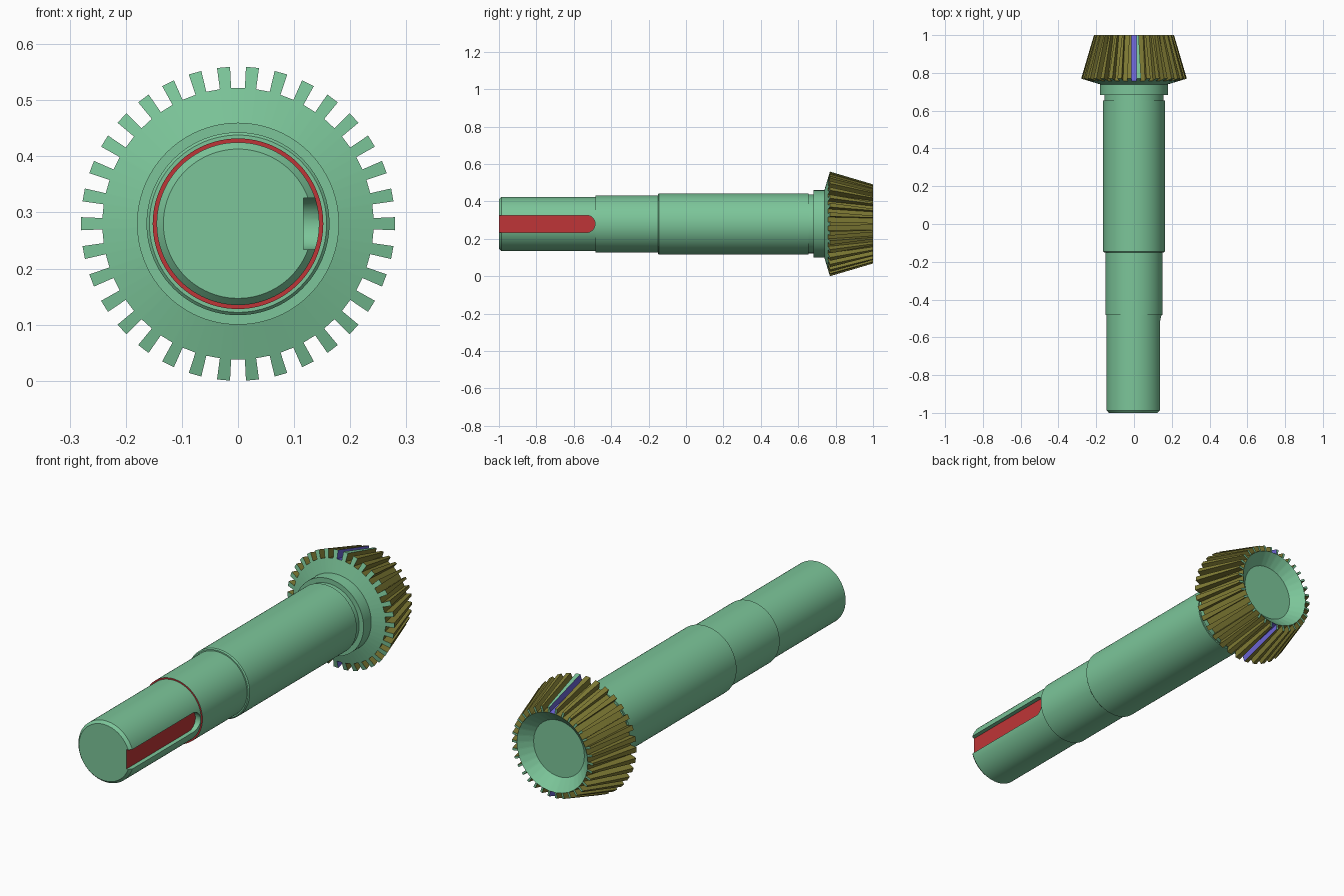
import bpy, bmesh, math

cube = bpy.data.objects.get("Cube")
if cube:
    bpy.data.objects.remove(cube, do_unlink=True)

AXIS_Z = 0.28


def material(name, rgb):
    m = bpy.data.materials.new(name)
    m.use_nodes = True
    m.diffuse_color = (*rgb, 1)
    m.node_tree.nodes["Principled BSDF"].inputs["Base Color"].default_value = (*rgb, 1)
    return m


MATS = [material("soft green", (0.20, 0.56, 0.32)),
        material("olive", (0.21, 0.195, 0.034)),
        material("red", (0.52, 0.036, 0.038)),
        material("violet", (0.15, 0.13, 0.66))]
GREEN, OLIVE, RED, VIOLET = range(4)


def loft(name, rings, paint):
    """Join rings of (radius, angle, y) points, cap both ends, colour by (band, face)."""
    bm = bmesh.new()
    loops = [[bm.verts.new((r * math.cos(a), y, AXIS_Z + r * math.sin(a))) for r, a, y in ring]
             for ring in rings]
    n = len(loops[0])
    for b in range(len(loops) - 1):
        lo, hi = loops[b], loops[b + 1]
        for j in range(n):
            k = (j + 1) % n
            f = bm.faces.new((lo[j], lo[k], hi[k], hi[j]))
            f.material_index = paint(b, j)
    bm.faces.new(loops[0])
    bm.faces.new(loops[-1])
    bmesh.ops.remove_doubles(bm, verts=bm.verts, dist=1e-5)
    bmesh.ops.recalc_face_normals(bm, faces=bm.faces)
    return finish(name, bm)


def finish(name, bm):
    me = bpy.data.meshes.new(name)
    bm.to_mesh(me)
    bm.free()
    for m in MATS:
        me.materials.append(m)
    ob = bpy.data.objects.new(name, me)
    bpy.context.collection.objects.link(ob)
    return ob


def select(ob):
    bpy.ops.object.select_all(action='DESELECT')
    ob.select_set(True)
    bpy.context.view_layer.objects.active = ob


# Stepped shaft: (radius, y) profile turned around the y axis
PROFILE = [(0.133, -1.0), (0.145, -0.987), (0.145, -0.483), (0.152, -0.483),
           (0.152, -0.150), (0.158, -0.150), (0.163, -0.145), (0.163, 0.655),
           (0.157, 0.655), (0.157, 0.682), (0.180, 0.682), (0.180, 0.745)]
SIDES = 96
shaft = loft("stepped_shaft",
             [[(r, math.tau * i / SIDES, y) for i in range(SIDES)] for r, y in PROFILE],
             lambda b, j: RED if b == 2 else GREEN)

# Keyway: open at the shaft end, rounded at the inner end
HALF, FLOOR, END = 0.046, 0.117, -0.486
outline = [(-1.1, -HALF)]
outline += [(END - HALF + HALF * math.cos(t), HALF * math.sin(t))
            for t in (math.pi * (i / 16 - 0.5) for i in range(17))]
outline += [(-1.1, HALF)]
bm = bmesh.new()
base = bm.faces.new([bm.verts.new((FLOOR, y, AXIS_Z + z)) for y, z in outline])
ext = bmesh.ops.extrude_face_region(bm, geom=[base])
bmesh.ops.translate(bm, vec=(0.1, 0, 0),
                    verts=[g for g in ext["geom"] if isinstance(g, bmesh.types.BMVert)])
bmesh.ops.recalc_face_normals(bm, faces=bm.faces)
cutter = finish("keyway_cutter", bm)
cutter.hide_render = True

cut = shaft.modifiers.new("keyway", 'BOOLEAN')
cut.operation = 'DIFFERENCE'
cut.solver = 'EXACT'
cut.object = cutter
select(shaft)
bpy.ops.object.modifier_apply(modifier=cut.name)
bpy.data.objects.remove(cutter, do_unlink=True)

# Red keyway floor
for p in shaft.data.polygons:
    if p.normal.x > 0.99 and abs(p.center.x - FLOOR) < 0.003:
        p.material_index = RED

# Bevel gear with parallel-sided slots
TEETH, SLOT = 34, 0.0142
PITCH = math.tau / TEETH
TIP_BIG, TIP_SMALL = 0.280, 0.212
ROOT_BIG, ROOT_SMALL = 0.242, 0.186


def back_y(r):
    return 0.738 + (r - 0.175) * 0.30


def ring(tip, root, y_of, flat=None):
    """Four points per slot; flat puts every point on one radius."""
    ht, hr = math.asin(SLOT / tip), math.asin(SLOT / root)
    pts = []
    for k in range(TEETH):
        c = (k + 0.5) * PITCH
        for r, da in ((tip, -ht), (root, -hr), (root, hr), (tip, ht)):
            r = flat or r
            pts.append((r, c + da, y_of(r)))
    return pts


def gear_colour(band, j):
    if band != 2:
        return GREEN
    slot, part = divmod(j, 4)
    if part == 3:                       # tooth tips, one left in the body colour
        return GREEN if slot == 7 else OLIVE
    return VIOLET if slot in (8, 25) else OLIVE


gear = loft("bevel_gear", [
    ring(TIP_BIG, ROOT_BIG, back_y, 0.175),
    ring(TIP_BIG, ROOT_BIG, back_y, ROOT_BIG),
    ring(TIP_BIG, ROOT_BIG, back_y),
    ring(TIP_SMALL, ROOT_SMALL, lambda r: 1.0),
    ring(TIP_SMALL, ROOT_SMALL, lambda r: 1.0, ROOT_SMALL),
    ring(TIP_SMALL, ROOT_SMALL, lambda r: 0.95, 0.133),
], gear_colour)

for ob, angle in ((shaft, 30), (gear, 15)):
    select(ob)
    bpy.ops.object.shade_smooth_by_angle(angle=math.radians(angle))
